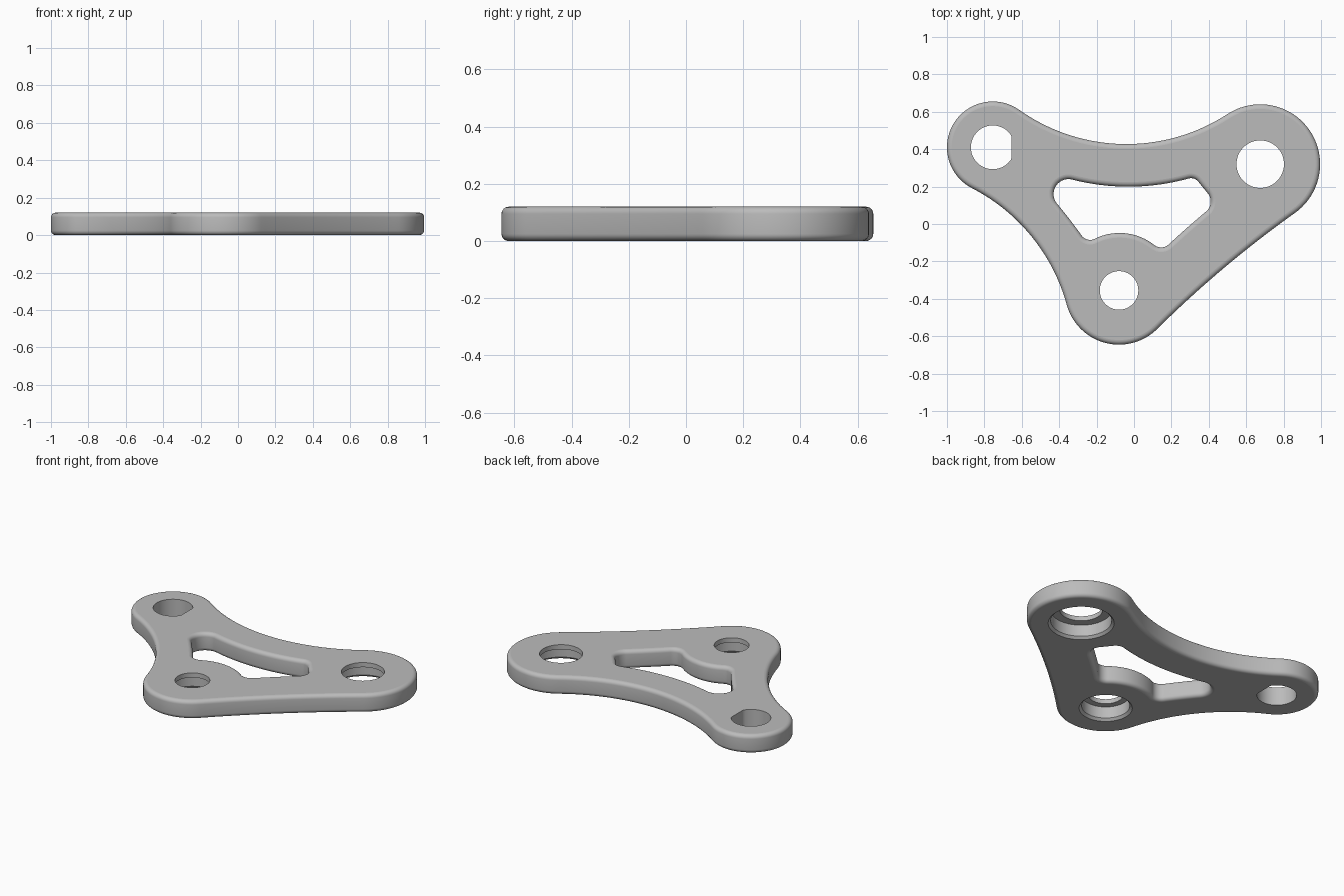
import bpy
import bmesh
import math
from mathutils import Vector

if "Cube" in bpy.data.objects:
    bpy.data.objects.remove(bpy.data.objects["Cube"], do_unlink=True)

THICK = 0.12
FILLET = 0.025

# Each lobe: x, y, radius, radius of the concave arc leading to the next lobe
BODY = [(-0.08, -0.355, 0.29, 6.0),
        (0.675, 0.32, 0.32, 0.99),
        (-0.755, 0.41, 0.245, 1.0)]
WINDOW = [(-0.235, -0.03, 0.055, 0.30),
          (0.145, -0.065, 0.06, 5.0),
          (0.34, 0.12, 0.07, 5.0),
          (0.305, 0.195, 0.05, 1.21),
          (-0.35, 0.16, 0.08, 3.0)]


def arc(c, r, a0, a1, n):
    return [c + r * Vector((math.cos(a0 + (a1 - a0) * i / n),
                            math.sin(a0 + (a1 - a0) * i / n))) for i in range(n)]


def angle(v):
    return math.atan2(v.y, v.x)


def tangent_loop(lobes, grow):
    """Counter-clockwise outline of lobes joined by tangent concave arcs."""
    centres = [Vector(l[:2]) for l in lobes]
    radii = [l[2] + grow for l in lobes]
    links = []
    for i, lobe in enumerate(lobes):
        j = (i + 1) % len(lobes)
        big = lobe[3] - grow
        ra, rb = big + radii[i], big + radii[j]
        d = centres[j] - centres[i]
        dist = d.length
        d.normalize()
        along = (dist * dist + ra * ra - rb * rb) / (2 * dist)
        side = math.sqrt(ra * ra - along * along)
        links.append((centres[i] + d * along + Vector((d.y, -d.x)) * side, big))
    pts = []
    for i, c in enumerate(centres):
        a0, a1 = angle(links[i - 1][0] - c), angle(links[i][0] - c)
        pts += arc(c, radii[i], a0, a0 + (a1 - a0) % math.tau, 40)
        lc, big = links[i]
        b0 = angle(c - lc)
        b1 = angle(centres[(i + 1) % len(lobes)] - lc)
        pts += arc(lc, big, b0, b0 - (b0 - b1) % math.tau, 32)
    return pts


def circle_loop(x, y, r, flat=None):
    pts = arc(Vector((x, y)), r, 0, math.tau, 64)
    if flat is not None:
        for p in pts:
            p.x = min(p.x, flat)
    return pts


bm = bmesh.new()
bottom_edges, top_edges = [], []


def wall(levels):
    """Skin a stack of (points, z) loops and remember its end loops."""
    rings = [[bm.verts.new((p.x, p.y, z)) for p in pts] for pts, z in levels]
    n = len(rings[0])
    for low, high in zip(rings, rings[1:]):
        for i in range(n):
            k = (i + 1) % n
            bm.faces.new((low[i], low[k], high[k], high[i])).smooth = True
    for ring, store in ((rings[0], bottom_edges), (rings[-1], top_edges)):
        store += [bm.edges.get((ring[i], ring[(i + 1) % n])) for i in range(n)]


def filleted(lobes, sign):
    steps = [math.pi / 2 * i / 6 for i in range(7)]
    half = [(FILLET * (1 - math.sin(a)), FILLET * (1 - math.cos(a))) for a in steps]
    levels = half + [(d, THICK - z) for d, z in reversed(half)]
    wall([(tangent_loop(lobes, sign * d), z) for d, z in levels])


# Outer rim and the window, both with rounded edges
filleted(BODY, -1)
filleted(WINDOW, 1)

# Through hole with a flat side
wall([(circle_loop(-0.755, 0.41, 0.117, -0.655), z) for z in (0, THICK)])

# Holes with a chamfered counterbore underneath
for x, y, hole, bore in ((0.675, 0.32, 0.127, 0.18), (-0.08, -0.355, 0.103, 0.142)):
    wall([(circle_loop(x, y, r), z) for r, z in
          ((bore + 0.015, 0), (bore, 0.015), (bore, 0.09), (hole, 0.09), (hole, THICK))])

# Flat top and bottom faces
for edges in (bottom_edges, top_edges):
    bmesh.ops.triangle_fill(bm, edges=edges, use_beauty=True)
bmesh.ops.recalc_face_normals(bm, faces=bm.faces)

mesh = bpy.data.meshes.new("link_plate")
bm.to_mesh(mesh)
bm.free()
plate = bpy.data.objects.new("link_plate", mesh)
bpy.context.collection.objects.link(plate)

grey = bpy.data.materials.new("plain_grey")
grey.use_nodes = True
colour = (0.5, 0.5, 0.5, 1)
grey.diffuse_color = colour
grey.node_tree.nodes["Principled BSDF"].inputs["Base Color"].default_value = colour
mesh.materials.append(grey)

# Smooth the curved walls and keep the large faces flat
bpy.ops.object.select_all(action='DESELECT')
plate.select_set(True)
bpy.context.view_layer.objects.active = plate
bpy.ops.object.shade_smooth_by_angle(angle=math.radians(30))
for face in mesh.polygons:
    if abs(face.normal.z) > 0.9999:
        face.use_smooth = False
